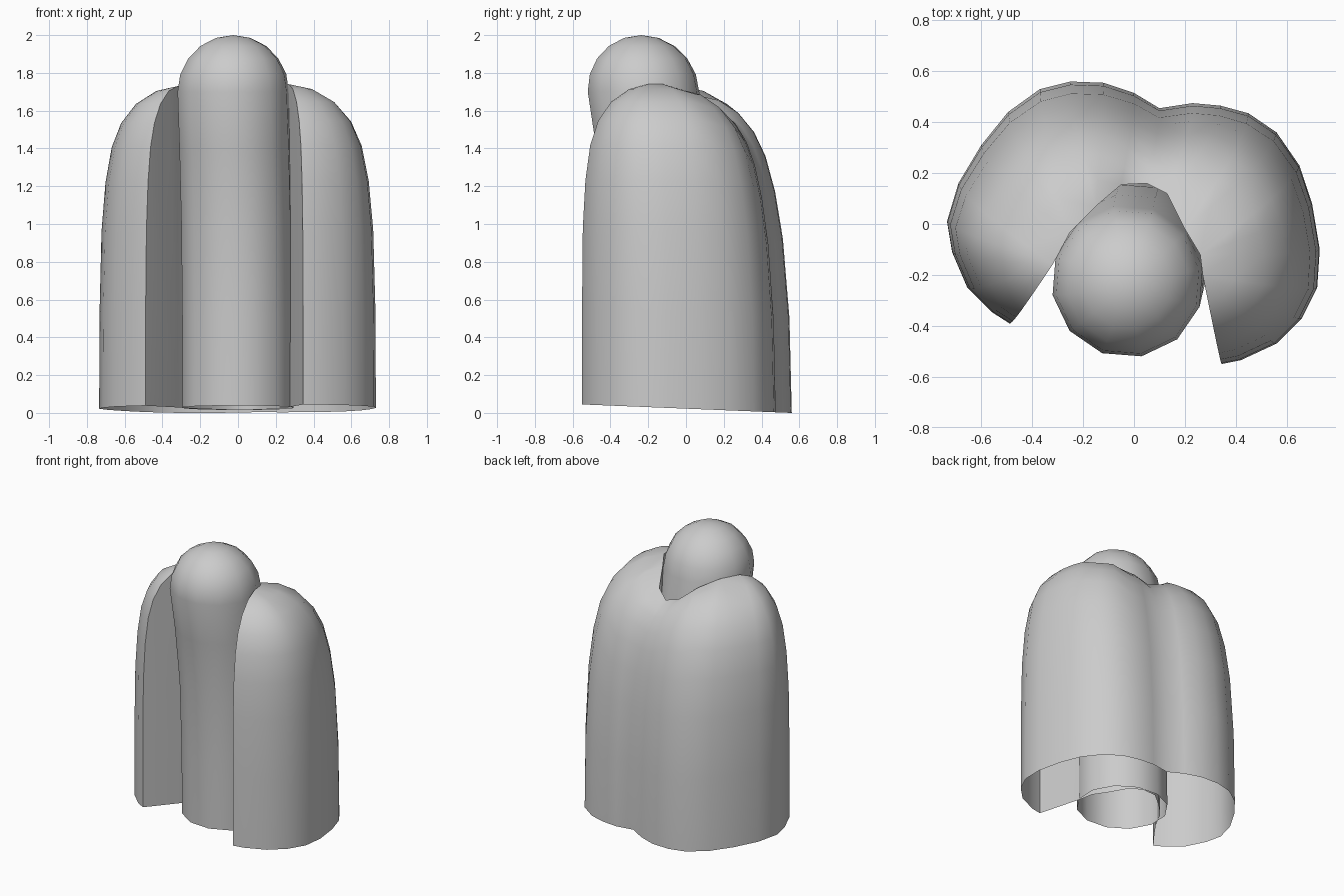
import bpy, bmesh, math

if "Cube" in bpy.data.objects:
    bpy.data.objects.remove(bpy.data.objects["Cube"])


def base_z(y):
    # the open underside is tilted slightly up toward the front
    return 0.045 * (0.555 - y) / 1.11


def finish(bm, name, angle):
    bmesh.ops.remove_doubles(bm, verts=bm.verts, dist=0.0005)
    bmesh.ops.recalc_face_normals(bm, faces=bm.faces)
    mesh = bpy.data.meshes.new(name)
    bm.to_mesh(mesh)
    bm.free()
    ob = bpy.data.objects.new(name, mesh)
    bpy.context.collection.objects.link(ob)
    bpy.ops.object.select_all(action='DESELECT')
    ob.select_set(True)
    bpy.context.view_layer.objects.active = ob
    bpy.ops.object.shade_smooth_by_angle(angle=math.radians(angle))
    return ob


# Two-lobed shell: inner rim (x, y, height) around the column
RIM = [(-.32, -.16, 1.73), (-.25, -.03, 1.73), (-.15, .07, 1.68), (-.05, .155, 1.60),
       (.05, .16, 1.57), (.13, .12, 1.62), (.20, -.02, 1.71), (.26, -.12, 1.74),
       (.27, -.2, 1.74)]
# Outer foot outline from left tip to right tip (x, y, matching rim index)
FOOT = [(-.49, -.39, 0), (-.56, -.345, 0), (-.655, -.25, 0), (-.715, -.11, 0),
        (-.735, .01, 0), (-.69, .16, 0), (-.60, .31, 1), (-.495, .44, 1),
        (-.37, .53, 1), (-.25, .56, 2), (-.12, .555, 2), (0, .515, 3), (.10, .455, 4),
        (.23, .475, 5), (.34, .465, 5), (.45, .435, 6), (.56, .36, 6), (.65, .23, 7),
        (.70, .08, 7), (.73, -.10, 7), (.72, -.25, 8), (.66, -.37, 8), (.56, -.47, 8),
        (.42, -.535, 8), (.345, -.55, 8)]
# Dome section: (height fraction, inward fraction)
DOME = [(0, 0), (.3, .005), (.55, .03), (.7, .08), (.81, .16), (.885, .28),
        (.945, .47), (.985, .73), (1, 1)]

bm = bmesh.new()
cols = []
for ox, oy, k in FOOT:
    ix, iy, top = RIM[k]
    col = []
    for h, s in DOME:
        lean = (0.015 + 0.1 * max(0, oy)) * (h / .8) ** 2 * (1 - s)
        x, y = ox + (ix - ox) * s, oy + (iy - oy) * s - lean
        z0 = base_z(oy)
        col.append(bm.verts.new((x, y, z0 + (top - z0) * h)))
    cols.append(col)
for a, b, fa, fb in zip(cols, cols[1:], FOOT, FOOT[1:]):
    for j in range(len(DOME) - 1):
        if j == len(DOME) - 2 and fa[2] == fb[2]:
            bm.faces.new((a[j], b[j], a[j + 1]))
        else:
            bm.faces.new((a[j], b[j], b[j + 1], a[j + 1]))

# Inner walls of the notch, plus the two end walls at the tips
feet = [bm.verts.new((x, y, base_z(y))) for x, y, t in RIM]
tops = [bm.verts.new(p) for p in RIM]
for i in range(len(RIM) - 1):
    bm.faces.new((feet[i], feet[i + 1], tops[i + 1], tops[i]))
for col, foot in ((cols[0], feet[0]), (cols[-1], feet[-1])):
    for j in range(len(DOME) - 1):
        bm.faces.new((col[j], col[j + 1], foot))
finish(bm, "lobed_shell", 45)

# Round-topped column, leaning forward near the top: (z, centre x, centre y)
SIDES, R = 12, 0.3
SPINE = [(0, 0, -.12), (.5, 0, -.125), (1.0, -.005, -.14), (1.4, -.015, -.18), (1.7, -.025, -.225)]
bm = bmesh.new()
rings = [(z, cx, cy, R) for z, cx, cy in SPINE]
rings += [(1.7 + R * math.sin(t), -.025, -.225 - .012 * math.sin(t), R * math.cos(t))
          for t in (math.pi / 2 * i / 5 for i in range(1, 5))]
prev = None
for z, cx, cy, r in rings:
    ring = []
    for i in range(SIDES):
        a = 2 * math.pi * (i + .35) / SIDES
        x, y = cx + r * math.cos(a), cy + r * math.sin(a)
        ring.append(bm.verts.new((x, y, z if z > 0 else base_z(y))))
    if prev:
        for i in range(SIDES):
            j = (i + 1) % SIDES
            bm.faces.new((prev[i], prev[j], ring[j], ring[i]))
    prev = ring
tip = bm.verts.new((-.025, -.237, 2.0))
for i in range(SIDES):
    bm.faces.new((prev[i], prev[(i + 1) % SIDES], tip))
finish(bm, "round_column", 60)
